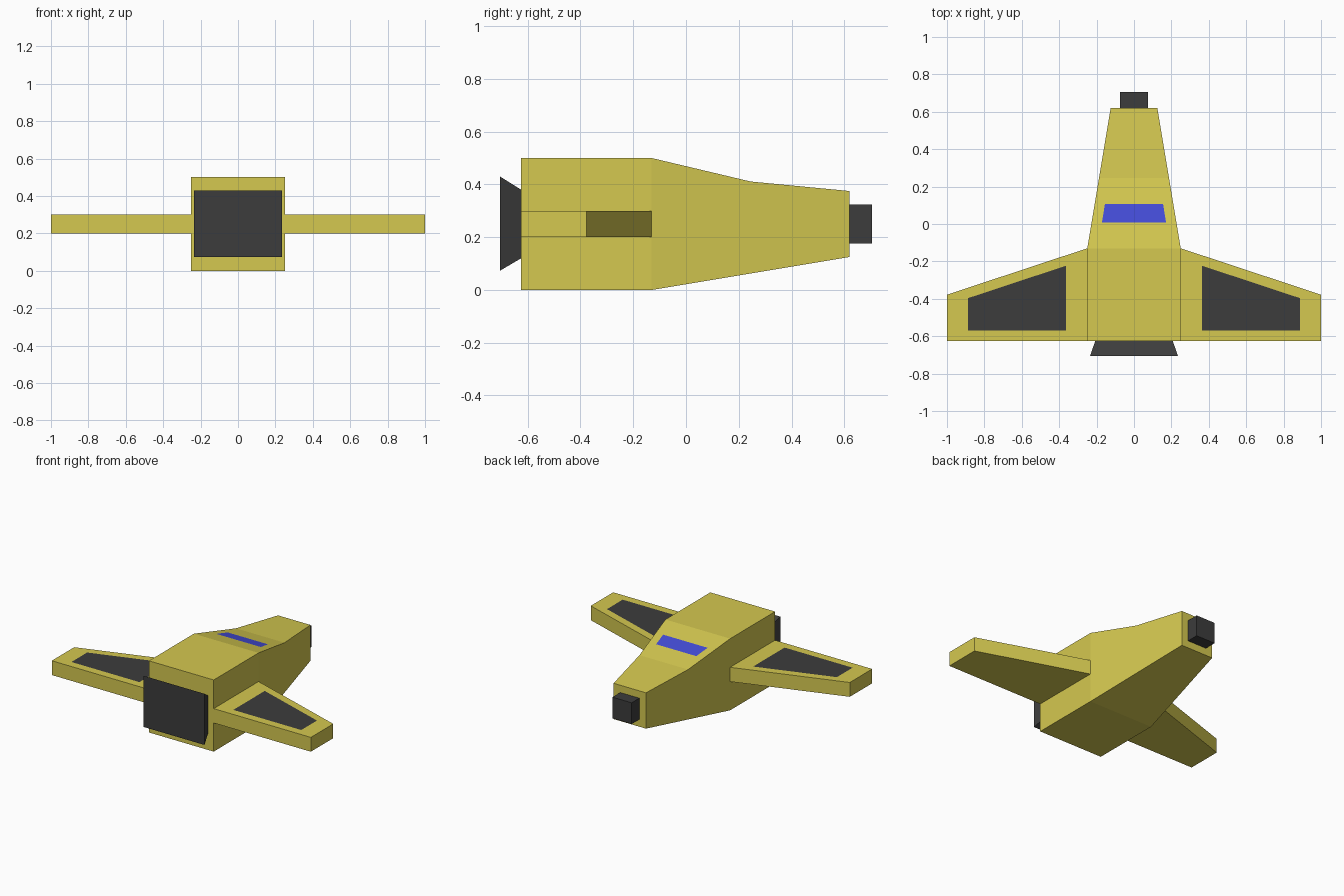
import bpy, bmesh
from mathutils import Vector

if "Cube" in bpy.data.objects:
    bpy.data.objects.remove(bpy.data.objects["Cube"])


def material(name, rgb):
    m = bpy.data.materials.new(name)
    m.diffuse_color = (*rgb, 1)
    m.use_nodes = True
    m.node_tree.nodes["Principled BSDF"].inputs["Base Color"].default_value = m.diffuse_color
    return m


YELLOW = material("yellow_paint", (0.66, 0.58, 0.08))
DARK = material("dark_metal", (0.045, 0.045, 0.045))
BLUE = material("blue_glass", (0.058, 0.073, 0.68))


def finish(name, bm, mats):
    bmesh.ops.recalc_face_normals(bm, faces=bm.faces)
    mesh = bpy.data.meshes.new(name)
    bm.to_mesh(mesh)
    bm.free()
    for m in mats:
        mesh.materials.append(m)
    ob = bpy.data.objects.new(name, mesh)
    bpy.context.collection.objects.link(ob)
    return ob


def loft(sections):
    """Box-section body along y; sections are (y, half width, bottom, top)."""
    bm = bmesh.new()
    rings = [[bm.verts.new(p) for p in
              ((-w, y, lo), (w, y, lo), (w, y, hi), (-w, y, hi))]
             for y, w, lo, hi in sections]
    for a, b in zip(rings, rings[1:]):
        for i in range(4):
            j = (i + 1) % 4
            bm.faces.new((a[i], a[j], b[j], b[i]))
    bm.faces.new(rings[0])
    bm.faces.new(rings[-1])
    return bm


def inlay(bm, face, scale):
    """Inset a face and give the flush inner panel the second material."""
    corners = [v.co.copy() for v in face.verts]
    centre = sum(corners, Vector()) / len(corners)
    bmesh.ops.inset_individual(bm, faces=[face], thickness=0.01)
    for v, c in zip(face.verts, corners):
        v.co = centre.lerp(c, scale)
    face.material_index = 1
    return face


# Fuselage with a windscreen set into the sloping top face
bm = loft([(-0.625, 0.25, 0, 0.5), (-0.13, 0.25, 0, 0.5),
           (0.245, 0.1875, 0.0625, 0.411), (0.62, 0.125, 0.125, 0.375)])
slope = max((f for f in bm.faces if -0.1 < f.calc_center_median().y < 0.2),
            key=lambda f: f.calc_center_median().z)
for v in inlay(bm, slope, 0.27).verts:
    v.co.x = (1 if v.co.x > 0 else -1) * (0.163 - 0.16 * (v.co.y - 0.06))
finish("fuselage", bm, [YELLOW, BLUE])

# Flared engine nozzle at the -y end, square nose block at the other
finish("engine_nozzle", loft([(-0.705, 0.235, 0.073, 0.43),
                              (-0.625, 0.207, 0.12, 0.38)]), [DARK])
finish("nose_block", loft([(0.62, 0.074, 0.176, 0.324),
                           (0.705, 0.074, 0.176, 0.324)]), [DARK])

# Swept wings with a dark panel on the upper side, mirrored across x
bm = bmesh.new()
outline = [(0.25, -0.625), (1, -0.625), (1, -0.378), (0.25, -0.13)]
base = bm.faces.new([bm.verts.new((x, y, 0.2)) for x, y in outline])
ext = bmesh.ops.extrude_face_region(bm, geom=[base], use_keep_orig=True)["geom"]
bmesh.ops.translate(bm, vec=(0, 0, 0.1),
                    verts=[g for g in ext if isinstance(g, bmesh.types.BMVert)])
bm.faces.ensure_lookup_table()
inlay(bm, max(bm.faces, key=lambda f: f.calc_center_median().z), 0.7)
wings = finish("wings", bm, [YELLOW, DARK])
wings.modifiers.new("mirror", "MIRROR").use_mirror_merge = False
